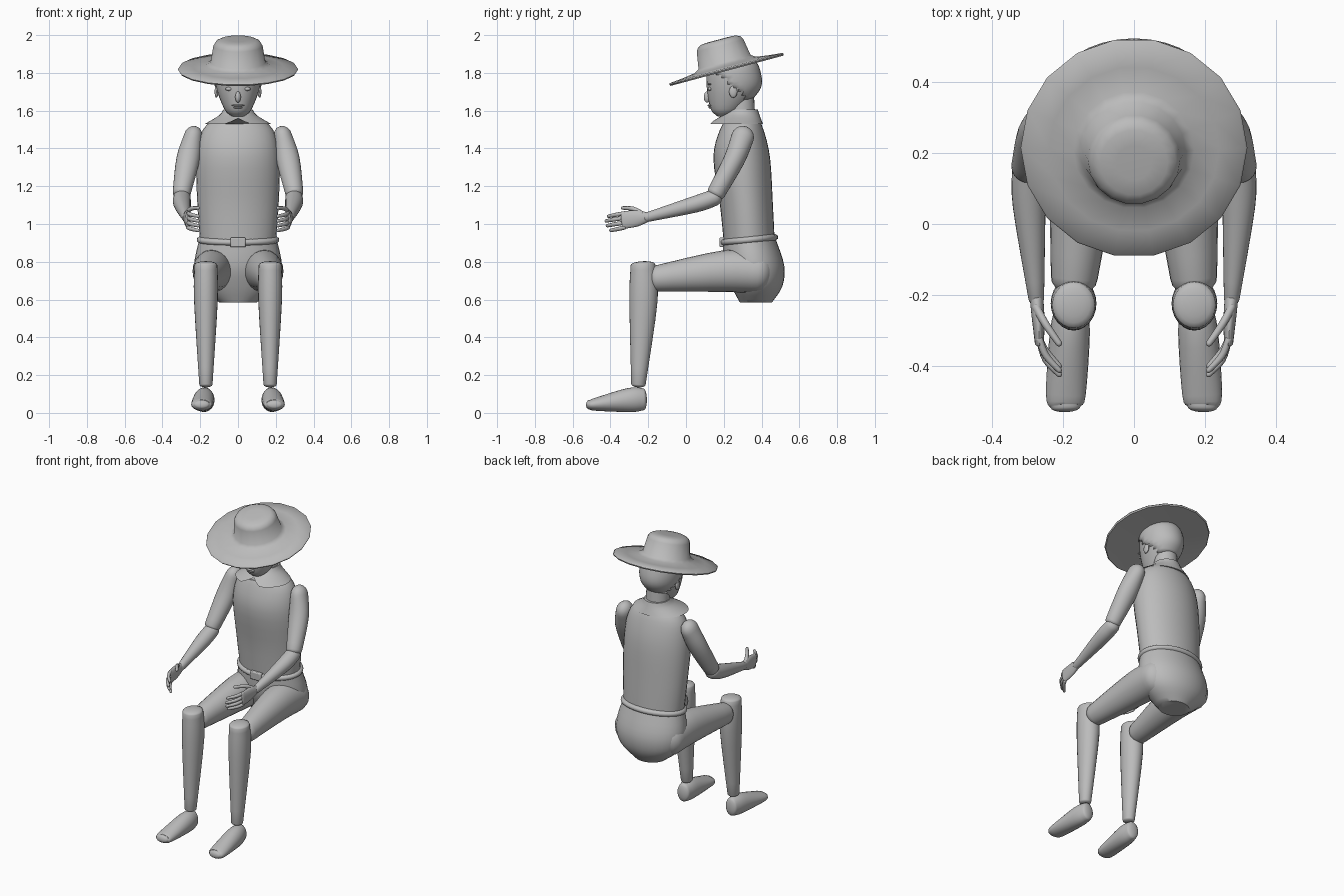
import bpy, bmesh, math
from mathutils import Vector, Matrix

if "Cube" in bpy.data.objects:
    bpy.data.objects.remove(bpy.data.objects["Cube"])

grey = bpy.data.materials.new("plain grey")
grey.use_nodes = True
grey.diffuse_color = (0.5, 0.5, 0.5, 1)
grey.node_tree.nodes["Principled BSDF"].inputs["Base Color"].default_value = grey.diffuse_color

UP = Vector((0, 0, 1))
SIDES = {"left": 1, "right": -1}


def finish(name, bm, angle=40):
    """Turn a bmesh into a smooth shaded object."""
    mesh = bpy.data.meshes.new(name)
    bmesh.ops.recalc_face_normals(bm, faces=bm.faces)
    bm.to_mesh(mesh)
    bm.free()
    part = bpy.data.objects.new(name, mesh)
    bpy.context.collection.objects.link(part)
    mesh.materials.append(grey)
    bpy.ops.object.select_all(action='DESELECT')
    part.select_set(True)
    bpy.context.view_layer.objects.active = part
    bpy.ops.object.shade_smooth_by_angle(angle=math.radians(angle))
    return part


def spline(rows, steps):
    """Catmull-Rom curve through the section rows."""
    out = []
    last = len(rows) - 1
    for i in range(last):
        quad = [rows[max(i - 1, 0)], rows[i], rows[i + 1], rows[min(i + 2, last)]]
        for k in range(steps):
            t = k / steps
            out.append([b + t / 2 * (c - a + t * (2 * a - 5 * b + 4 * c - d + t * (3 * (b - c) + d - a)))
                        for a, b, c, d in zip(*quad)])
    return out + [list(rows[-1])]


def loft(rows, segs=24, steps=4, axis=None, domes=(0, 0)):
    """Skin elliptical rings (x, y, z, radius a, radius b) along a path, with optional domed ends."""
    rows = spline(rows, steps)
    points = [Vector(row[:3]) for row in rows]
    last = len(rows) - 1
    rings = []
    for i, row in enumerate(rows):
        tangent = axis or (points[min(i + 1, last)] - points[max(i - 1, 0)]).normalized()
        rings.append((points[i], tangent, row[3], row[4]))
    start, end = rings[0], rings[-1]
    for k in range(1, 5):
        swing = k * math.pi / 9
        for (p, t, a, b), depth, place in ((start, -domes[0], 0), (end, domes[1], len(rings) + 1)):
            if depth:
                ring = (p + t * depth * math.sin(swing), t, a * math.cos(swing), b * math.cos(swing))
                rings.insert(place, ring)
    bm = bmesh.new()
    loops = []
    for p, t, a, b in rings:
        u = (Vector((1, 0, 0)) - t * t.x).normalized()
        v = t.cross(u)
        turns = [math.tau * k / segs for k in range(segs)]
        loops.append([bm.verts.new(p + u * a * math.cos(w) + v * b * math.sin(w)) for w in turns])
    for low, high in zip(loops, loops[1:]):
        for k in range(segs):
            bm.faces.new((low[k - 1], low[k], high[k], high[k - 1]))
    bm.faces.new(loops[0])
    bm.faces.new(loops[-1])
    return bm


def ball(name, place, size):
    """A small ellipsoid."""
    bm = bmesh.new()
    bmesh.ops.create_uvsphere(bm, u_segments=12, v_segments=8, radius=1)
    bmesh.ops.transform(bm, verts=bm.verts, matrix=Matrix.LocRotScale(Vector(place), None, Vector(size)))
    finish(name, bm, 60)


def limb(name, domes, *rows, segs=24):
    """Build a left part and its mirrored right twin."""
    for side, s in SIDES.items():
        mirrored = [(s * x, *rest) for x, *rest in rows]
        finish(side + "_" + name, loft(mirrored, segs, domes=domes))


# Trunk
finish("torso", loft([(0, .335, .9, .2, .135), (0, .32, 1.1, .215, .14), (0, .295, 1.35, .22, .15),
                      (0, .295, 1.5, .185, .115), (0, .3, 1.57, .1, .075)], 32, axis=UP))
finish("pelvis", loft([(0, .335, .92, .205, .14), (0, .36, .78, .232, .16),
                       (0, .375, .67, .2, .135), (0, .37, .585, .1, .085)], 32, axis=UP))

# Belt, a tilted band with a rounded rim, and its buckle
belt = loft([(0, 0, h, .2 + r, .135 + r) for h, r in ((-.018, 0), (-.009, .016), (.009, .016), (.018, 0))],
            40, 2, UP)
bmesh.ops.transform(belt, verts=belt.verts,
                    matrix=Matrix.Translation((0, .335, .916)) @ Matrix.Rotation(.1, 4, 'X'))
finish("belt", belt, 60)
plate = bmesh.new()
bmesh.ops.create_cube(plate, size=1)
bmesh.ops.transform(plate, verts=plate.verts,
                    matrix=Matrix.LocRotScale(Vector((0, .19, .903)), None, Vector((.08, .025, .052))))
bevel = finish("belt_buckle", plate).modifiers.new("soft edges", 'BEVEL')
bevel.width = .006
bevel.segments = 2

# Neck and open collar, notched at the front
finish("neck", loft([(0, .3, 1.5, .075, .07), (0, .29, 1.68, .07, .07)], axis=UP))
collar = loft([(0, .3, 1.605, .078, .08), (0, .29, 1.575, .1, .1), (0, .262, 1.53, .175, .145)], 32, 3, UP)
for v in collar.verts:
    notch = max(0, 1 - abs(v.co.x) / .06)
    if v.co.y < .2:
        v.co.z += .03 * notch
        v.co.y += .05 * notch
finish("collar", collar)

# Head
skull = [(0, .2, 1.575, .04, .04), (0, .215, 1.61, .073, .085), (0, .25, 1.72, .115, .14),
         (0, .25, 1.82, .12, .135), (0, .25, 1.88, .09, .1)]
finish("head", loft(skull, 28, axis=UP, domes=(.008, .02)))

# Hair wraps the back and sides behind a sloping hairline
hair = loft([(x, y, z, a + .006, b + .006) for x, y, z, a, b in skull[1:]], 28, 6, UP)


def bare(face):
    middle = face.calc_center_median()
    return len(face.verts) > 4 or middle.z < 1.66 or middle.y < .3 - 1.1 * (middle.z - 1.68)


bmesh.ops.delete(hair, context='FACES', geom=[face for face in hair.faces if bare(face)])
finish("hair", hair).modifiers.new("thickness", 'SOLIDIFY').thickness = .006

# Face
ball("nose", (0, .112, 1.672), (.015, .018, .03))
ball("upper_lip", (0, .125, 1.628), (.034, .012, .006))
ball("lower_lip", (0, .13, 1.617), (.026, .012, .006))
for side, s in SIDES.items():
    ball(side + "_eye", (s * .048, .126, 1.715), (.019, .01, .01))
    ball(side + "_brow", (s * .05, .125, 1.74), (.026, .01, .005))
    ball(side + "_ear", (s * .114, .25, 1.7), (.01, .022, .032))

# Wide hat, tipped forward
profile = [(.13, .008), (.314, -.006), (.319, .002), (.314, .009), (.24, .016), (.17, .026),
           (.145, .042), (.13, .132), (.118, .152), (.095, .163), (.05, .165)]
hat = loft([(0, 0, h, r, r) for r, h in profile], 18, 1, UP)
bmesh.ops.transform(hat, verts=hat.verts,
                    matrix=Matrix.Translation((0, .215, 1.817)) @ Matrix.Rotation(math.radians(15), 4, 'X'))
finish("hat", hat, 50)

# Arms
limb("upper_arm", (.06, .03), (.238, .3, 1.46, .05, .06), (.265, .255, 1.34, .062, .056),
     (.298, .16, 1.165, .048, .048))
limb("forearm", (.04, .015), (.297, .15, 1.14, .046, .044), (.295, .05, 1.105, .046, .044),
     (.275, -.21, 1.035, .022, .025))

# Hands
limb("palm", (.01, .008), (.275, -.2, 1.037, .019, .024), (.27, -.26, 1.03, .018, .043),
     (.266, -.335, 1.02, .013, .046))
limb("thumb", (.008, .01), (.275, -.235, 1.055, .012, .014), (.25, -.28, 1.08, .011, .012),
     (.212, -.335, 1.085, .009, .009), segs=12)
for name, drop, reach in (("index", 0, 0), ("middle", 1, .012), ("ring", 2, .006), ("little", 3, -.012)):
    z = 1.057 - .025 * drop
    limb(name + "_finger", (.008, .01), (.266, -.325, z, .01, .011),
         (.248, -.37 - reach, z - .008, .01, .011), (.212, -.41 - reach, z - .016, .008, .009), segs=12)

# Legs
limb("thigh", (.08, .052), (.135, .38, .745, .105, .11), (.14, .2, .75, .1, .11),
     (.168, -.15, .712, .066, .07))
limb("shin", (.018, .015), (.17, -.228, .785, .06, .065), (.17, -.225, .6, .063, .075),
     (.17, -.252, .15, .035, .038))
limb("foot", (.018, .014), (.175, -.225, .072, .042, .058), (.18, -.3, .068, .056, .064),
     (.192, -.48, .045, .056, .034), (.193, -.515, .045, .042, .023))
